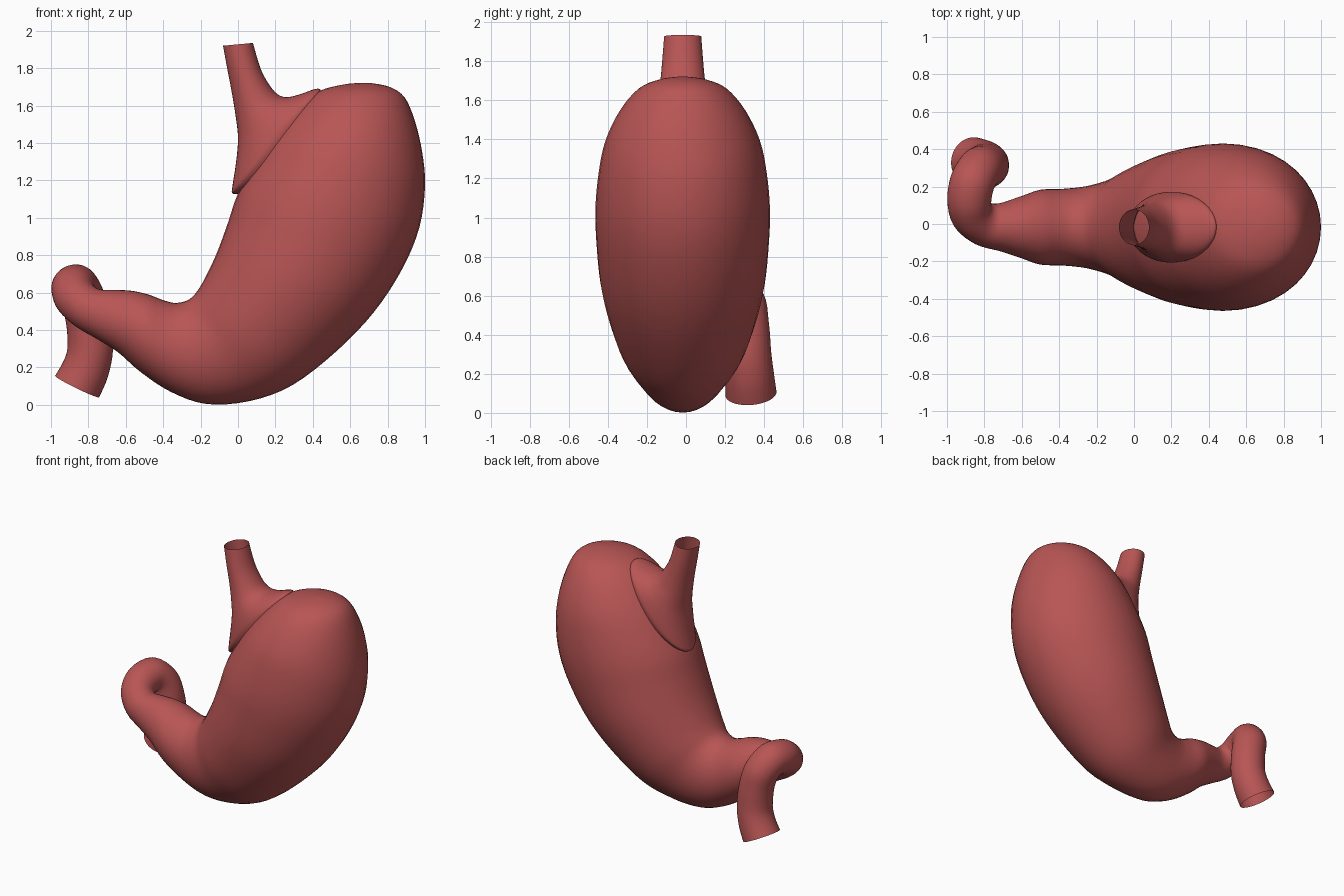
import bpy, bmesh, math
from mathutils import Vector

if "Cube" in bpy.data.objects:
    bpy.data.objects.remove(bpy.data.objects["Cube"])

SIDES, STEPS = 40, 4
Y0 = -0.017

red = bpy.data.materials.new("flesh red")
red.diffuse_color = (0.48, 0.092, 0.09, 1)
red.use_nodes = True
red.node_tree.nodes["Principled BSDF"].inputs["Base Color"].default_value = red.diffuse_color


def flat_sections(rows):
    """Rows of (inner x, inner z, outer x, outer z, half depth) -> (centre, u, v)."""
    out = []
    for ax, az, bx, bz, h in rows:
        a, b = Vector((ax, Y0, az)), Vector((bx, Y0, bz))
        out.append(((a + b) / 2, (b - a) / 2, Vector((0, h, 0))))
    return out


def tube_sections(path, previous):
    """Round sections along a path, carrying the frame on from the previous section."""
    pts = [previous[0]] + [Vector(p[:3]) for p in path]
    u, v0, out = previous[1].normalized(), previous[2].normalized(), []
    for i, p in enumerate(path, 1):
        t = (pts[min(i + 1, len(pts) - 1)] - pts[i - 1]).normalized()
        u = (u - t * u.dot(t)).normalized()
        v = t.cross(u)
        if v.dot(v0) < 0:
            v = -v
        v0 = v
        out.append((pts[i], u * p[3], v * p[3]))
    return out


def spline(a, b, c, d, t):
    return 0.5 * (2 * b + (c - a) * t + (2 * a - 5 * b + 4 * c - d) * t * t
                  + (3 * b - a - 3 * c + d) * t ** 3)


def loft(name, sections, cap_start=False):
    """Skin a smooth surface over elliptical sections."""
    n, fine = len(sections), []
    for i in range(n - 1):
        q = [sections[max(0, min(n - 1, i + k))] for k in (-1, 0, 1, 2)]
        for s in range(STEPS):
            fine.append([spline(*[x[j] for x in q], s / STEPS) for j in range(3)])
    fine.append(sections[-1])
    bm = bmesh.new()
    rings = []
    for c, u, v in fine:
        ang = [2 * math.pi * k / SIDES for k in range(SIDES)]
        rings.append([bm.verts.new(c + u * math.cos(a) + v * math.sin(a)) for a in ang])
    for r, s in zip(rings, rings[1:]):
        for k in range(SIDES):
            m = (k + 1) % SIDES
            bm.faces.new((r[k], r[m], s[m], s[k]))
    if cap_start:
        bm.faces.new(rings[0])
    bmesh.ops.recalc_face_normals(bm, faces=bm.faces)
    # make sure the open skin faces outwards
    f = bm.faces[len(bm.faces) // 2]
    axis = min((x[0] for x in fine), key=lambda c: (c - f.calc_center_median()).length)
    if f.normal.dot(f.calc_center_median() - axis) < 0:
        bmesh.ops.reverse_faces(bm, faces=bm.faces)
    for f in bm.faces:
        f.smooth = True
    me = bpy.data.meshes.new(name)
    bm.to_mesh(me)
    bm.free()
    me.materials.append(red)
    ob = bpy.data.objects.new(name, me)
    bpy.context.collection.objects.link(ob)
    return ob


# stomach body from fundus to antrum
body = flat_sections([
    (0.66, 1.722, 0.71, 1.721, 0.02),
    (0.56, 1.712, 0.81, 1.700, 0.12),
    (0.43, 1.675, 0.89, 1.645, 0.225),
    (0.31, 1.58, 0.945, 1.52, 0.32),
    (0.19, 1.44, 0.985, 1.35, 0.395),
    (0.09, 1.29, 1.00, 1.17, 0.43),
    (0.00, 1.13, 0.97, 0.95, 0.447),
    (-0.055, 0.97, 0.88, 0.73, 0.44),
    (-0.11, 0.82, 0.73, 0.50, 0.42),
    (-0.16, 0.71, 0.53, 0.29, 0.38),
    (-0.21, 0.62, 0.29, 0.105, 0.325),
    (-0.26, 0.565, 0.06, 0.02, 0.26),
    (-0.33, 0.545, -0.17, 0.005, 0.22),
    (-0.40, 0.56, -0.36, 0.07, 0.205),
    (-0.48, 0.59, -0.52, 0.175, 0.20),
    (-0.57, 0.61, -0.64, 0.28, 0.165),
    (-0.67, 0.615, -0.75, 0.35, 0.13),
])

# duodenum: curls up, over to the back, and down to an open end
duodenum = tube_sections([
    (-0.80, 0.00, 0.515, 0.118),
    (-0.865, 0.05, 0.57, 0.115),
    (-0.88, 0.13, 0.62, 0.118),
    (-0.865, 0.22, 0.63, 0.12),
    (-0.83, 0.285, 0.565, 0.12),
    (-0.80, 0.305, 0.45, 0.12),
    (-0.79, 0.315, 0.30, 0.122),
    (-0.815, 0.325, 0.19, 0.126),
    (-0.86, 0.333, 0.098, 0.131),
], body[-1])
loft("stomach_and_duodenum", body + duodenum, cap_start=True)

# esophagus flaring into a collar on the body
loft("esophagus", flat_sections([
    (-0.08, 1.92, 0.08, 1.935, 0.095),
    (-0.058, 1.80, 0.12, 1.80, 0.105),
    (-0.035, 1.68, 0.165, 1.715, 0.115),
    (-0.015, 1.56, 0.21, 1.662, 0.13),
    (0.00, 1.43, 0.26, 1.645, 0.155),
    (-0.01, 1.30, 0.33, 1.66, 0.175),
    (-0.028, 1.18, 0.41, 1.688, 0.188),
    (-0.03, 1.13, 0.44, 1.685, 0.188),
    (0.02, 1.13, 0.44, 1.65, 0.18),
]))
